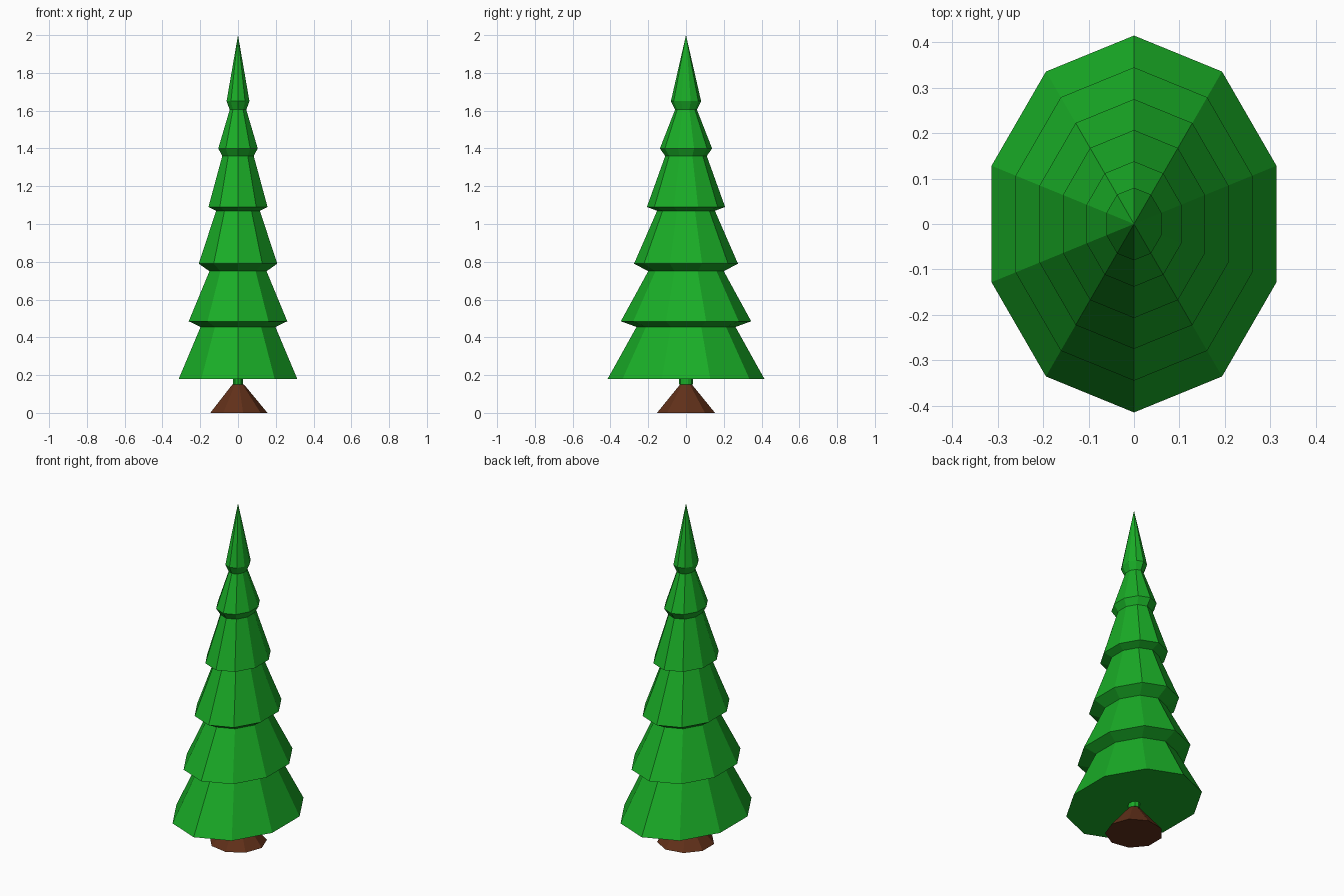
import bpy, bmesh
from math import sin, cos, pi

if "Cube" in bpy.data.objects:
    bpy.data.objects.remove(bpy.data.objects["Cube"])

def lathe(name, profile, sides, rx, ry, start, color, x0=0.0):
    """Flat-faced elliptical lathe; profile is (radius, z) from bottom to top."""
    bm = bmesh.new()
    rings = []
    for r, z in profile:
        if r == 0:
            rings.append([bm.verts.new((x0, 0, z))])
        else:
            rings.append([bm.verts.new((x0 + r * rx * cos(start + 2 * pi * i / sides),
                                        r * ry * sin(start + 2 * pi * i / sides), z))
                          for i in range(sides)])
    for a, b in zip(rings, rings[1:]):
        for i in range(sides):
            j = (i + 1) % sides
            if len(b) == 1:
                bm.faces.new((a[i], a[j], b[0]))
            else:
                bm.faces.new((a[i], a[j], b[j], b[i]))
    bm.faces.new(rings[0][::-1])
    if len(rings[-1]) > 1:
        bm.faces.new(rings[-1])
    bmesh.ops.recalc_face_normals(bm, faces=bm.faces)
    mesh = bpy.data.meshes.new(name)
    bm.to_mesh(mesh)
    bm.free()
    mat = bpy.data.materials.new(name + "_color")
    mat.diffuse_color = color
    mat.use_nodes = True
    mat.node_tree.nodes["Principled BSDF"].inputs["Base Color"].default_value = mat.diffuse_color
    mesh.materials.append(mat)
    obj = bpy.data.objects.new(name, mesh)
    bpy.context.collection.objects.link(obj)
    return obj

# Foliage: each tier is (rim radius, rim z, neck radius, neck z), ending at the tip
tiers = [(0.415, 0.18, 0.262, 0.455),
         (0.345, 0.485, 0.200, 0.75),
         (0.275, 0.79, 0.153, 1.07),
         (0.207, 1.09, 0.110, 1.36),
         (0.138, 1.40, 0.058, 1.605),
         (0.080, 1.65, 0.0, 2.0)]
profile = [(0.036, 0.15), (0.036, 0.18)]
for rim, rim_z, neck, neck_z in tiers:
    profile += [(rim, rim_z), (neck, neck_z)]
lathe("foliage", profile, 10, 0.795, 1.0, pi / 2, (0.01, 0.42, 0.02, 1))

# Flared trunk foot
lathe("trunk", [(0.156, 0.0), (0.032, 0.15)], 9, 1.0, 1.0, 0.0, (0.12, 0.03, 0.01, 1))
